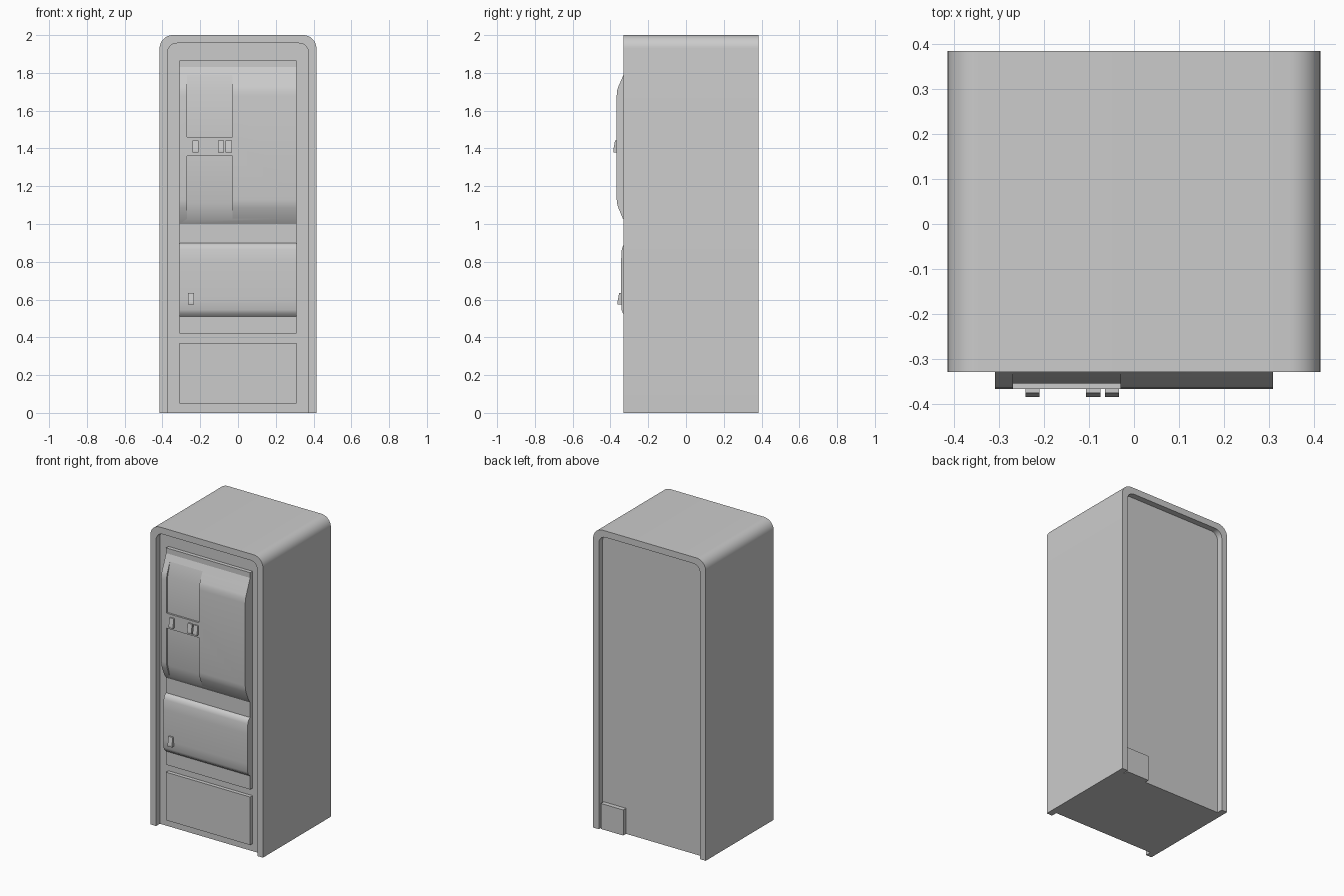
import bpy, bmesh, math

if "Cube" in bpy.data.objects:
    bpy.data.objects.remove(bpy.data.objects["Cube"])


def finish(bm, name, smooth=None):
    bmesh.ops.recalc_face_normals(bm, faces=bm.faces)
    mesh = bpy.data.meshes.new(name)
    bm.to_mesh(mesh)
    bm.free()
    ob = bpy.data.objects.new(name, mesh)
    bpy.context.collection.objects.link(ob)
    if smooth:
        smooth_by(ob, smooth)
    return ob


def smooth_by(ob, deg):
    bpy.ops.object.select_all(action='DESELECT')
    bpy.context.view_layer.objects.active = ob
    ob.select_set(True)
    bpy.ops.object.shade_smooth_by_angle(angle=math.radians(deg))


def prism(name, x0, x1, profile, smooth=None):
    """Extrude a (y, z) profile along x."""
    bm = bmesh.new()
    a = [bm.verts.new((x0, y, z)) for y, z in profile]
    b = [bm.verts.new((x1, y, z)) for y, z in profile]
    bm.faces.new(a)
    bm.faces.new(b)
    n = len(a)
    for i in range(n):
        j = (i + 1) % n
        bm.faces.new((a[i], a[j], b[j], b[i]))
    return finish(bm, name, smooth)


def slab(name, x0, x1, y0, y1, z0, z1):
    return prism(name, x0, x1, [(y0, z0), (y1, z0), (y1, z1), (y0, z1)])


def arch(half, top, r, steps=10):
    """Open outline with two rounded top corners."""
    right = [(half - r + r * math.cos(t), top - r + r * math.sin(t))
             for t in (math.pi / 2 * i / steps for i in range(steps + 1))]
    right.insert(0, (half, 0))
    return right + [(-x, z) for x, z in reversed(right)]


# cabinet: one shell with recessed front and back, open towards the floor
outer, inner = arch(0.415, 2.0, 0.07), arch(0.373, 1.957, 0.05)
bm = bmesh.new()
loops = [[bm.verts.new((x, y, z)) for x, z in shape] for shape, y in (
    (inner, -0.29), (inner, -0.33), (outer, -0.33),
    (outer, 0.385), (inner, 0.385), (inner, 0.345))]
for a, b in zip(loops, loops[1:]):
    for i in range(len(a) - 1):
        bm.faces.new((a[i], a[i + 1], b[i + 1], b[i]))
bm.faces.new(loops[0])
bm.faces.new(loops[-1])
bm.faces.new([l[0] for l in loops] + [l[-1] for l in reversed(loops)])
finish(bm, "cabinet", 35)

# flat front panels and rear junction box
slab("door_backplate", -0.31, 0.31, -0.315, -0.285, 0.42, 1.865)
slab("base_panel", -0.31, 0.31, -0.315, -0.285, 0.05, 0.37)
slab("rear_box", 0.20, 0.365, 0.34, 0.375, 0.0, 0.17)

# upper bulged door
upper = prism("upper_door", -0.31, 0.31, [
    (-0.30, 1.83), (-0.315, 1.83), (-0.335, 1.78), (-0.358, 1.728),
    (-0.364, 1.71), (-0.367, 1.68), (-0.367, 1.13), (-0.364, 1.105),
    (-0.358, 1.085), (-0.335, 1.03), (-0.315, 1.0), (-0.30, 1.0)])

# two shallow windows cut into the upper door
for end, bend, edge in ((1.79, 1.70, 1.46), (1.022, 1.11, 1.36)):
    cutter = prism("window_cutter", -0.27, -0.03, [
        (-0.331, end), (-0.355, bend), (-0.355, edge),
        (-0.45, edge), (-0.45, end)])
    cutter.hide_render = True
    mod = upper.modifiers.new("window", 'BOOLEAN')
    mod.operation, mod.solver, mod.object = 'DIFFERENCE', 'EXACT', cutter
    bpy.context.view_layer.objects.active = upper
    bpy.ops.object.modifier_apply(modifier=mod.name)
    bpy.data.objects.remove(cutter)
smooth_by(upper, 30)

# lower door
prism("lower_door", -0.31, 0.31, [
    (-0.30, 0.90), (-0.315, 0.90), (-0.332, 0.888), (-0.340, 0.865),
    (-0.344, 0.80), (-0.345, 0.70), (-0.344, 0.60), (-0.341, 0.545),
    (-0.334, 0.527), (-0.315, 0.51), (-0.30, 0.51)], 40)

# wedge handles
for name, x, y, z in (("window_handle_left", -0.226, -0.367, 1.378),
                      ("window_handle_middle", -0.091, -0.367, 1.378),
                      ("window_handle_right", -0.049, -0.367, 1.378),
                      ("lower_door_handle", -0.249, -0.345, 0.573)):
    prism(name, x - 0.016, x + 0.016, [
        (y + 0.005, z), (y - 0.018, z), (y - 0.018, z + 0.012),
        (y - 0.009, z + 0.063), (y + 0.005, z + 0.063)])
